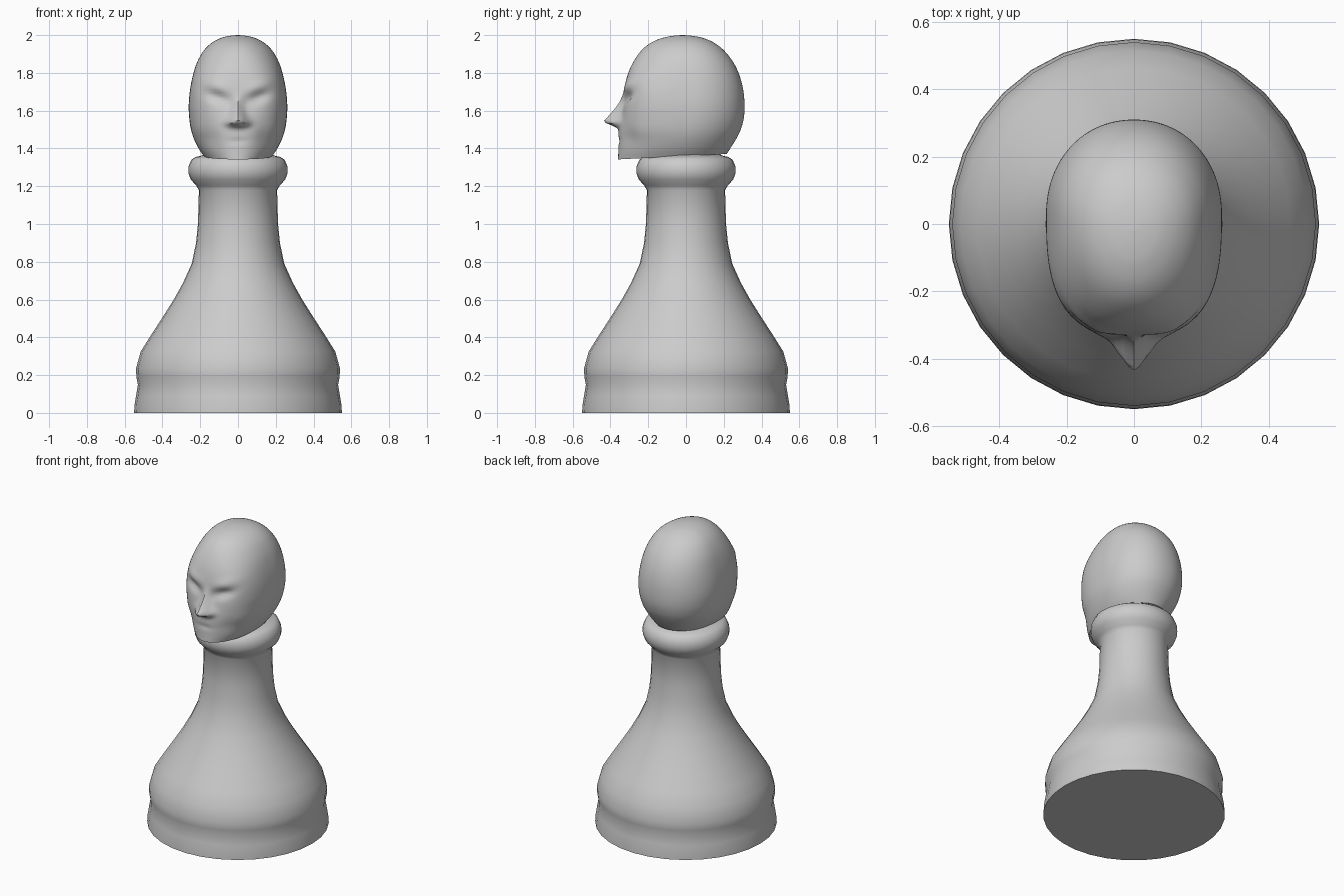
import bpy, bmesh, math
from math import exp, sin, cos, pi, radians

if "Cube" in bpy.data.objects:
    bpy.data.objects.remove(bpy.data.objects["Cube"])


def loft(name, rings, angle):
    """Skin a list of equal-length point rings, cap both ends, shade smooth."""
    bm = bmesh.new()
    rows = [[bm.verts.new(p) for p in ring] for ring in rings]
    n = len(rows[0])
    for a, b in zip(rows, rows[1:]):
        for i in range(n):
            j = (i + 1) % n
            bm.faces.new((a[i], a[j], b[j], b[i]))
    bm.faces.new(rows[0])
    bm.faces.new(rows[-1])
    bmesh.ops.recalc_face_normals(bm, faces=bm.faces[:])
    mesh = bpy.data.meshes.new(name)
    bm.to_mesh(mesh)
    bm.free()
    ob = bpy.data.objects.new(name, mesh)
    bpy.context.collection.objects.link(ob)
    bpy.ops.object.select_all(action='DESELECT')
    ob.select_set(True)
    bpy.context.view_layer.objects.active = ob
    bpy.ops.object.shade_smooth_by_angle(angle=radians(angle))
    return ob


def smooth_rows(keys, steps):
    """Catmull-Rom interpolation through rows of numbers."""
    out = []
    last = len(keys) - 1
    for i in range(last):
        k = [keys[max(0, min(last, i + d))] for d in (-1, 0, 1, 2)]
        for s in range(steps):
            t = s / steps
            out.append([0.5 * (2 * b + (c - a) * t + (2 * a - 5 * b + 4 * c - d) * t * t
                               + (3 * b - a - 3 * c + d) * t ** 3) for a, b, c, d in zip(*k)])
    out.append(list(keys[-1]))
    return out


# Turned body with base, skirt, stem and collar: (radius, z)
profile = [(0.55, 0), (0.548, 0.04), (0.54, 0.09), (0.53, 0.15), (0.538, 0.19), (0.54, 0.235),
           (0.515, 0.325), (0.465, 0.405), (0.40, 0.505), (0.34, 0.6), (0.29, 0.69),
           (0.245, 0.79), (0.222, 0.9), (0.212, 1.0), (0.207, 1.18), (0.222, 1.205),
           (0.25, 1.235), (0.263, 1.27), (0.262, 1.305), (0.247, 1.34), (0.225, 1.355),
           (0.20, 1.36), (0.16, 1.375)]
SIDES = 32
loft("pawn_body", [[(r * cos(2 * pi * i / SIDES), r * sin(2 * pi * i / SIDES), z)
                    for i in range(SIDES)] for r, z in profile], 40)

# Head sections: z, half width, front y, back y, squareness of the front
sections = [
    (1.36, 0.180, -0.360, 0.215, 2.0), (1.40, 0.208, -0.358, 0.240, 2.1),
    (1.45, 0.233, -0.357, 0.268, 2.2), (1.50, 0.249, -0.355, 0.290, 2.4),
    (1.56, 0.258, -0.343, 0.306, 2.6), (1.63, 0.261, -0.332, 0.310, 2.8),
    (1.71, 0.254, -0.328, 0.303, 2.8), (1.79, 0.238, -0.309, 0.282, 2.6),
    (1.86, 0.215, -0.278, 0.248, 2.3), (1.92, 0.180, -0.235, 0.200, 2.1),
    (1.96, 0.138, -0.185, 0.148, 2.0), (1.985, 0.090, -0.125, 0.090, 2.0),
    (1.996, 0.045, -0.070, 0.035, 2.0), (2.0, 0.004, -0.022, -0.014, 2.0)]


def bell(v, centre, width):
    return exp(-((v - centre) / width) ** 2)


def face_relief(x, z):
    """How far the face stands out towards the front."""
    x = abs(x)
    # Nose: ridge widening downwards, with a quick underside
    if z > 1.545:
        lift = 0.09 * max(0, 1 - (z - 1.545) / 0.16) ** 1.4
    else:
        lift = 0.09 * bell(z, 1.545, 0.026)
    wide = 0.024 + 0.022 * bell(z, 1.54, 0.05)
    out = lift * bell(x, 0, wide)
    out += 0.012 * bell(x, 0.045, 0.02) * bell(z, 1.53, 0.018)
    # Slanted eye sockets and brows
    line = 1.655 + 0.28 * (x - 0.05)
    out -= 0.026 * bell(x, 0.11, 0.06) * bell(z, line, 0.03)
    out += 0.008 * bell(x, 0.12, 0.07) * bell(z, line + 0.06, 0.03)
    # Hollow cheeks and a faint mouth
    out -= 0.012 * bell(x, 0.14, 0.05) * bell(z, 1.47, 0.07)
    out -= 0.006 * bell(x, 0, 0.05) * bell(z, 1.445, 0.012)
    return out


N = 96
rings = []
for z, w, front, back, power in smooth_rows(sections, 5):
    mid = front + (back - front) * 0.56
    ring = []
    for i in range(N):
        c, s = cos(2 * pi * i / N), sin(2 * pi * i / N)
        p = power if s < 0 else 2.1
        r = 1 / (abs(c) ** p + abs(s) ** p) ** (1 / p)
        x = w * r * c
        y = mid + r * s * ((back - mid) if s > 0 else (mid - front))
        if s < 0:
            y -= face_relief(x, z) * min(1, -s * 1.6)
        # Jaw underside tilts down towards the chin
        tilt = max(0, min(1, (1.50 - z) / 0.14))
        ring.append((x, y, z + 0.05 * y * tilt))
    rings.append(ring)
loft("pawn_head", rings, 50)
